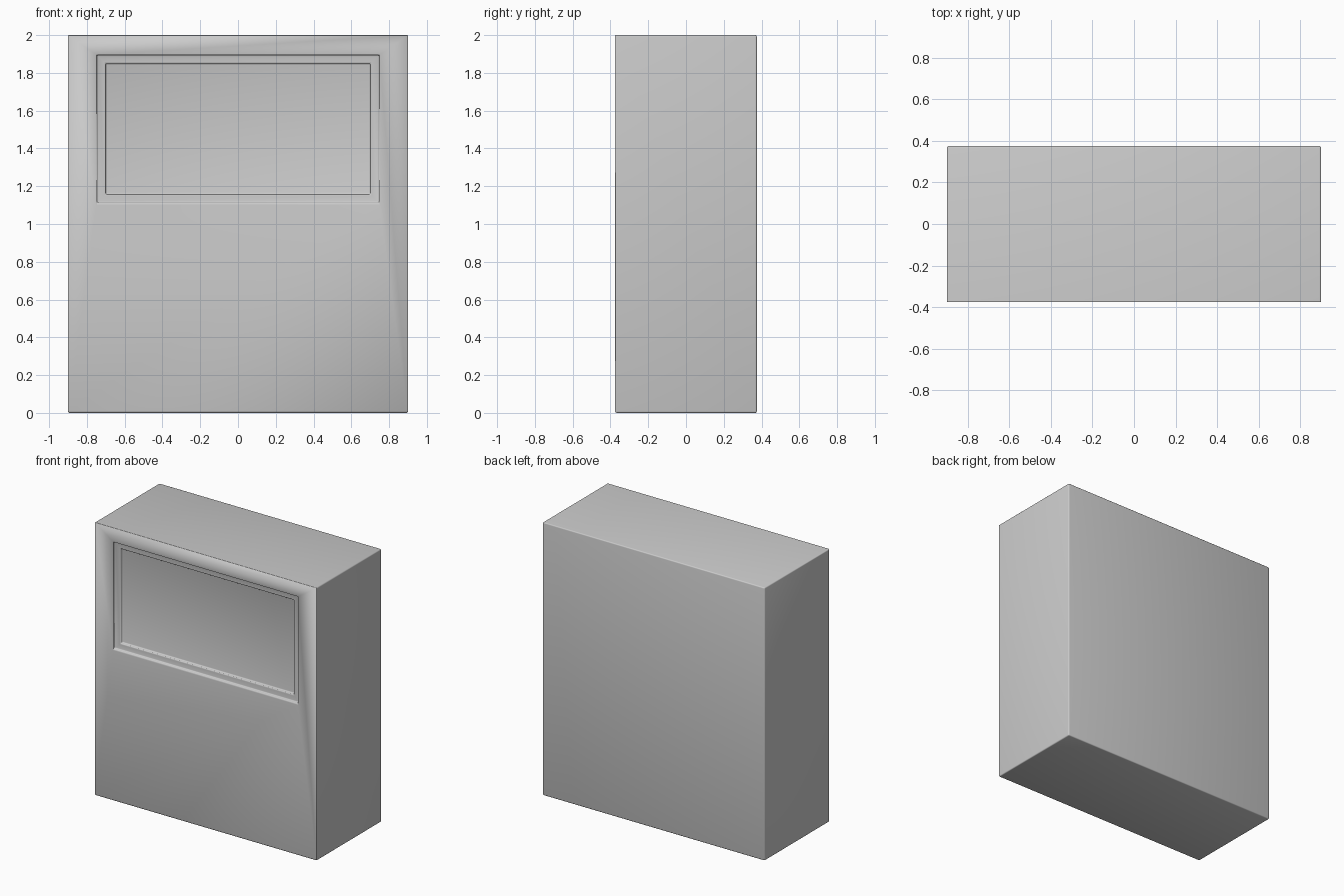
import bpy, bmesh

if "Cube" in bpy.data.objects:
    bpy.data.objects.remove(bpy.data.objects["Cube"])

grey = bpy.data.materials.new("plain_grey")
grey.diffuse_color = (0.6, 0.6, 0.6, 1)
grey.use_nodes = True
grey.node_tree.nodes["Principled BSDF"].inputs["Base Color"].default_value = grey.diffuse_color

# nested rectangles: x half-width, z bottom, z top, y
# back, front rim, then the stepped screen recess
rings = [
    (0.90, 0.00, 2.00, 0.375),
    (0.90, 0.00, 2.00, -0.375),
    (0.747, 1.112, 1.895, -0.375),
    (0.747, 1.112, 1.895, -0.358),
    (0.70, 1.158, 1.85, -0.358),
    (0.70, 1.158, 1.85, -0.338),
]

bm = bmesh.new()
loops = []
for w, z0, z1, y in rings:
    loops.append([bm.verts.new((x, y, z))
                  for x, z in ((-w, z0), (w, z0), (w, z1), (-w, z1))])
for a, b in zip(loops, loops[1:]):
    for i in range(4):
        j = (i + 1) % 4
        bm.faces.new((a[i], a[j], b[j], b[i]))
bm.faces.new(loops[0])    # back panel
bm.faces.new(loops[-1])   # recessed screen
bmesh.ops.recalc_face_normals(bm, faces=bm.faces)

mesh = bpy.data.meshes.new("cabinet_body")
bm.to_mesh(mesh)
bm.free()
mesh.materials.append(grey)
body = bpy.data.objects.new("cabinet_body", mesh)
bpy.context.collection.objects.link(body)

# small rounded edges everywhere
bevel = body.modifiers.new("rounded_edges", 'BEVEL')
bevel.width = 0.008
bevel.segments = 3
bevel.limit_method = 'ANGLE'

bpy.context.view_layer.objects.active = body
body.select_set(True)
bpy.ops.object.shade_smooth()
